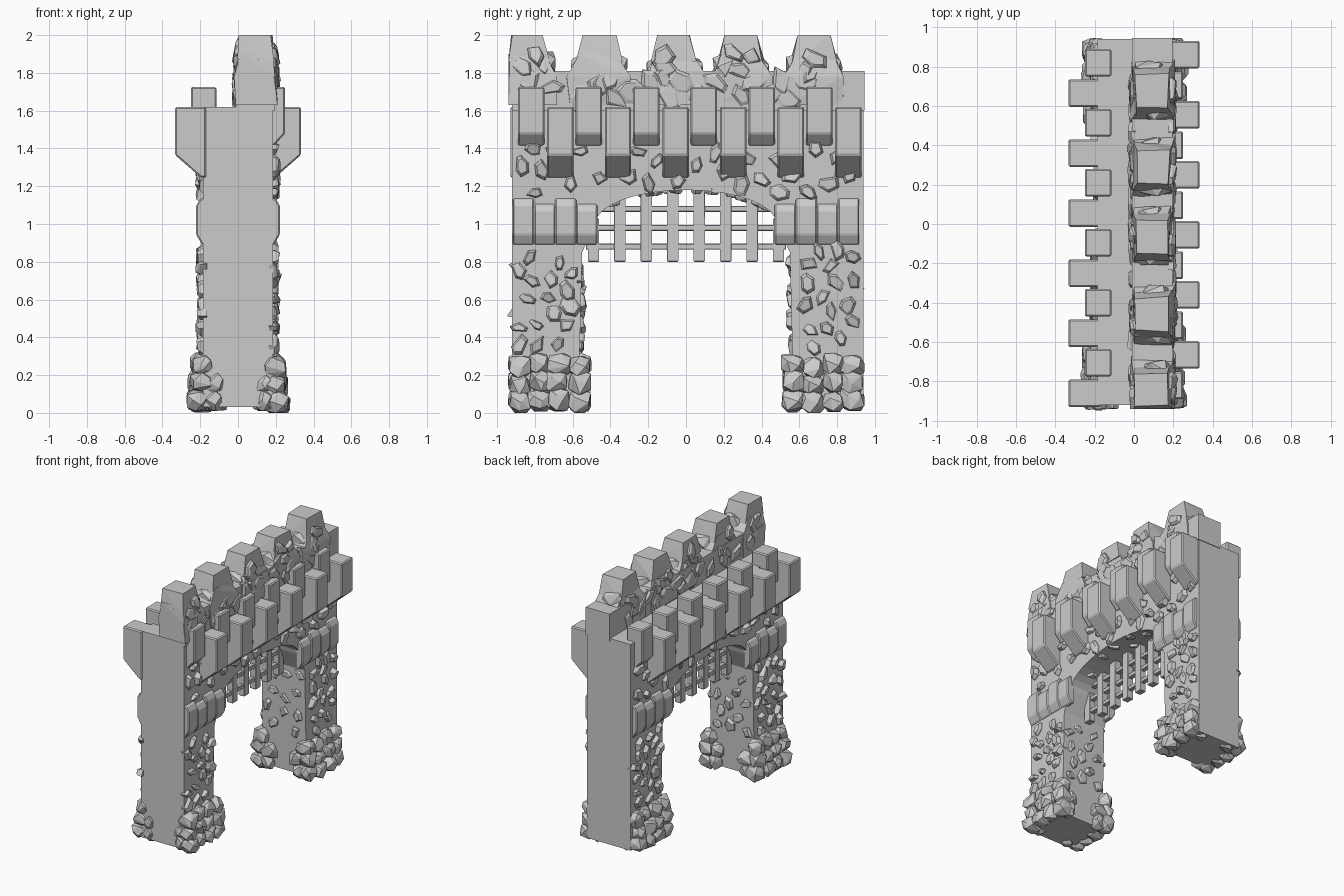
import bpy, bmesh, math, random
from mathutils import Vector

if "Cube" in bpy.data.objects:
    bpy.data.objects.remove(bpy.data.objects["Cube"])

random.seed(7)
R = random.uniform


def finish(bm, name, bevel=0.0):
    bmesh.ops.recalc_face_normals(bm, faces=bm.faces)
    me = bpy.data.meshes.new(name)
    bm.to_mesh(me)
    bm.free()
    ob = bpy.data.objects.new(name, me)
    bpy.context.collection.objects.link(ob)
    if bevel:
        m = ob.modifiers.new("bevel", 'BEVEL')
        m.width, m.segments = bevel, 1
    return ob


def hull(bm, pts):
    vs = [bm.verts.new(p) for p in pts]
    res = bmesh.ops.convex_hull(bm, input=vs)
    junk = [v for v in set(res["geom_interior"] + res["geom_unused"])
            if isinstance(v, bmesh.types.BMVert) and v.is_valid and not v.link_faces]
    if junk:
        bmesh.ops.delete(bm, geom=junk, context='VERTS')


def box(bm, lo, hi):
    hull(bm, [(x, y, z) for x in (lo[0], hi[0]) for y in (lo[1], hi[1]) for z in (lo[2], hi[2])])


def prism(bm, prof, axis, a, b):
    """Extrude a 2D profile along x (profile = y,z) or y (profile = x,z)."""
    put = (lambda p, t: (t, p[0], p[1])) if axis == 'x' else (lambda p, t: (p[0], t, p[1]))
    f = bm.faces.new([bm.verts.new(put(p, a)) for p in prof])
    ext = bmesh.ops.extrude_face_region(bm, geom=[f])
    vs = [g for g in ext["geom"] if isinstance(g, bmesh.types.BMVert)]
    bmesh.ops.translate(bm, verts=vs, vec=(b - a, 0, 0) if axis == 'x' else (0, b - a, 0))


def boulder(bm, c, r, n=16):
    """Faceted round stone."""
    pts = []
    for i in range(n):
        t = 1 - 2 * (i + .5) / n
        a = i * 2.4 + R(-.4, .4)
        s = math.sqrt(1 - t * t)
        d = Vector((s * math.cos(a), s * math.sin(a), t))
        k = R(.95, 1.2)
        p = [c[j] + max(-.85, min(.85, d[j] * k)) * r[j] / .85 for j in range(3)]
        p[2] = max(p[2], 0.0)
        pts.append(p)
    hull(bm, pts)


def chip(bm, c, n, r, h):
    """Angular stone set into a surface at c with normal n."""
    n = Vector(n).normalized()
    u = n.orthogonal().normalized()
    v = n.cross(u)
    k, a0, turn = random.choice((4, 5, 5, 6)), R(0, 6.28), R(0, 3.14)
    squash, tu, tv = R(.5, .8), R(-.3, .3), R(-.3, .3)
    pts = []
    for i in range(k):
        a = a0 + (i + R(-.25, .25)) * math.tau / k
        p, q = math.cos(a), math.sin(a) * squash
        p, q = p * math.cos(turn) - q * math.sin(turn), p * math.sin(turn) + q * math.cos(turn)
        for s, d in ((1, -.02), (.98, h * .3), (.68, h * (.85 + tu * p + tv * q))):
            pts.append(Vector(c) + (u * p + v * q) * r * s + n * d)
    hull(bm, pts)


def scatter(lo, hi, gap, ok=lambda a, b: True, tries=1500):
    got = []
    for _ in range(tries):
        a, b = R(lo[0], hi[0]), R(lo[1], hi[1])
        if ok(a, b) and all(math.hypot(a - p, b - q) > gap for p, q in got):
            got.append((a, b))
    return got


# Gate wall with arched opening
def arch(y):
    return 1.0 + .18 * math.sqrt(max(0, 1 - (y / .48) ** 2))


arc = [(-.48 * math.cos(math.pi * i / 16), 1.0 + .18 * math.sin(math.pi * i / 16)) for i in range(17)]
prof = [(-.92, .03), (-.57, .03), (-.55, .85)] + arc + [(.55, .85), (.57, .03), (.94, .03), (.94, 1.62), (-.92, 1.62)]
bm = bmesh.new()
prism(bm, prof, 'x', -.185, .185)
finish(bm, "gate_wall")

# Parapet
bm = bmesh.new()
box(bm, (-.01, -.92, 1.6), (.195, .945, 1.81))
finish(bm, "parapet")

# Broken rocky merlons
bm = bmesh.new()
merlons = (-.84, -.46, -.06, .29, .68)
for y in merlons:
    def ring(z, w, x0, x1, j):
        return [(x + R(-j, j), max(-.94, y + s * w + R(-j, j)), z) for x in (x0, x1) for s in (-1, 1)]
    hull(bm, ring(1.86, .12, 0, .19, .01) + ring(2.0, .085, .01, .175, .008))
    hull(bm, ring(1.63, .16, -.015, .2, .01) + ring(1.78, .16, -.01, .2, .015) + ring(1.9, .09, .01, .18, .015))
    for s in (-1, 1):
        boulder(bm, (R(.07, .13), max(-.88, y + s * .09), R(1.8, 1.84)), (.09, .06, .075), 12)
    for x, n in ((.195, 1), (-.005, -1)):
        for _ in range(3):
            chip(bm, (x - n * .005, max(-.86, y + R(-.07, .07)), R(1.72, 1.92)), (n, R(-.2, .2), .1), R(.06, .085), .025)
finish(bm, "merlons")

# Cracked facing slabs on the parapet
bm = bmesh.new()
for x, n in ((.195, 1), (-.01, -1)):
    for y, z in scatter((-.85, 1.66), (.72, 1.76), .1):
        chip(bm, (x, y, z), (n, 0, 0), R(.07, .1), .02)
finish(bm, "parapet_stones")

# Two rows of corbels; the rear is the front turned half a circle
bm = bmesh.new()
for s in (1, -1):
    for i in range(6):
        lo, hi = -.665 + i * .305, -.82 + i * .305
        for y, p in ((lo, [(.17, 1.62), (.333, 1.62), (.333, 1.365), (.195, 1.245), (.17, 1.245)]),
                     (hi, [(.115, 1.725), (.25, 1.725), (.25, 1.48), (.19, 1.415), (.115, 1.415)])):
            prism(bm, [(s * a, z) for a, z in p], 'y', s * y - .07, s * y + .07)
finish(bm, "corbels", .008)

# Impost blocks either side of the arch
bm = bmesh.new()
for s in (1, -1):
    for e in (1, -1):
        for i in range(4):
            c = e * (.525 + i * .112)
            t = 1.105 if i % 2 == 0 else 1.135
            p = [(.16, t), (.2, t), (.222, t - .04), (.222, .945), (.19, .89), (.16, .89)]
            prism(bm, [(s * a, z) for a, z in p], 'y', c - .056, c + .056)
finish(bm, "impost_blocks", .007)

# Stones set into the wall faces, pillar insides and arch soffit
bm = bmesh.new()
for s in (1, -1):
    for e in (1, -1):
        for y, z in scatter((.60, .34), (.89, .86), .085):
            chip(bm, (s * .183, e * y, z), (s, 0, 0), R(.045, .066), R(.025, .042))
    for y, z in scatter((-.88, 1.16), (.88, 1.4), .105, lambda a, b: abs(a) > .5 or b > arch(a) + .05):
        chip(bm, (s * .183, y, z), (s, 0, 0), R(.045, .066), R(.025, .042))
    for x, z in scatter((-.14, .35), (.14, .82), .1):
        chip(bm, (x, s * .558, z), (0, -s, 0), R(.04, .06), R(.015, .03))
for x, y in scatter((-.15, -.4), (.15, .4), .13):
    chip(bm, (x, y, arch(y)), (0, -y * .8, -1), R(.04, .055), .02)
finish(bm, "wall_stones")

# Rounded foundation stones round each pillar foot
bm = bmesh.new()
for s in (1, -1):
    for e in (1, -1):
        for row, z in enumerate((.065, .155, .25)):
            for i in range(4):
                y = .565 + i * .107 + (row % 2) * R(-.02, .02)
                boulder(bm, (s * (.207 - row * .008 + R(-.01, .008)), e * min(y, .88), z + R(-.012, .012)),
                        (R(.055, .065), R(.054, .066), R(.052, .065)))
            if row < 2:
                for y in (.565, .885):
                    boulder(bm, (s * R(.115, .14), e * y, z), (R(.045, .06), .055, .055))
finish(bm, "foundation_stones")

# Portcullis
bm = bmesh.new()
for i in range(8):
    y = -.49 + i * .14
    box(bm, (-.025, y - .03, .8), (.025, y + .03, min(1.22, arch(y) + .03)))
for z in (.88, .98, 1.08):
    w = .53 if z < .95 else .5
    box(bm, (-.018, -w, z - .016), (.018, w, z + .016))
finish(bm, "portcullis", .004)
